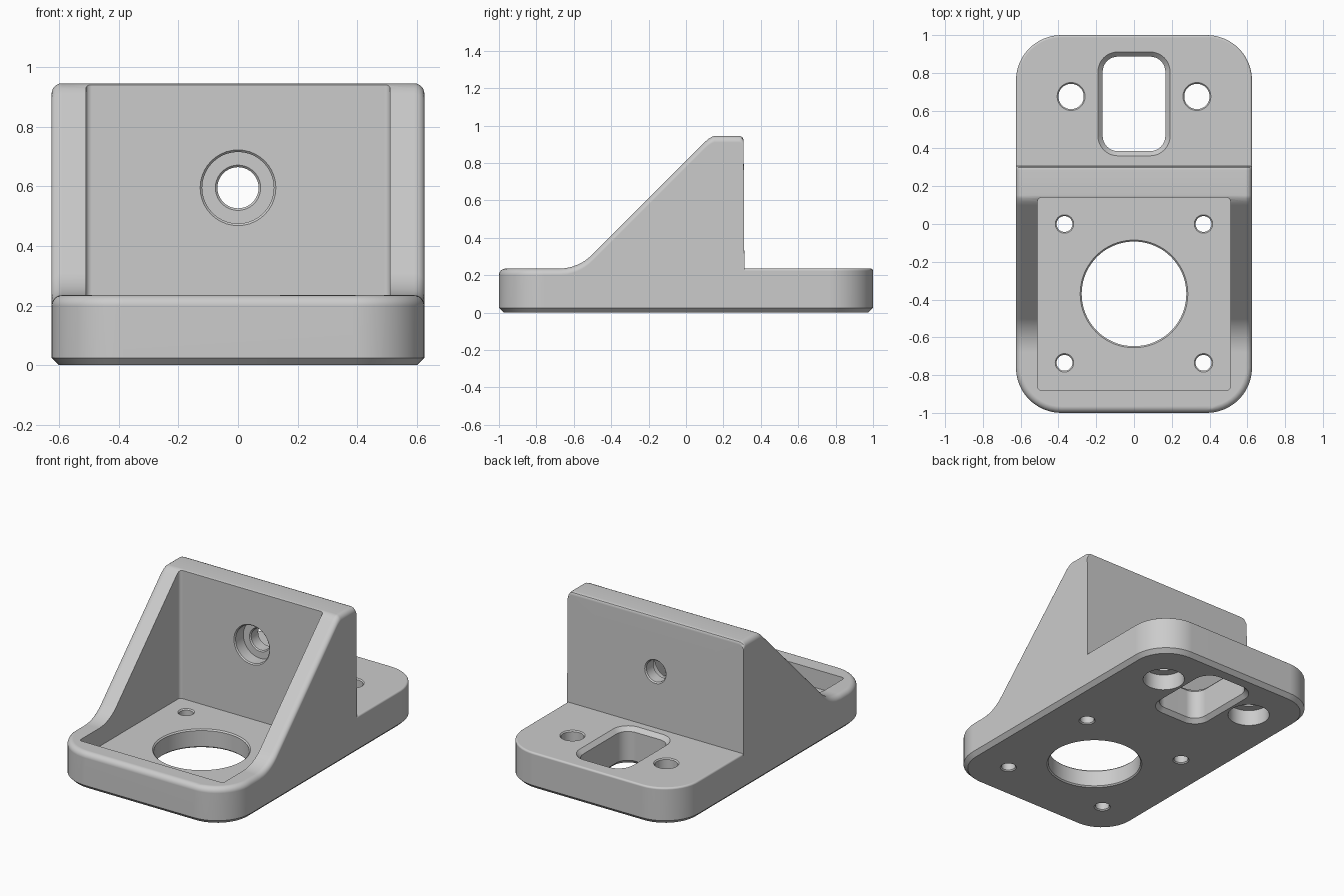
import bpy, bmesh
from math import sin, cos, pi, radians

cube = bpy.data.objects.get("Cube")
if cube:
    bpy.data.objects.remove(cube, do_unlink=True)

grey = bpy.data.materials.new("light grey")
grey.use_nodes = True
grey.diffuse_color = (0.6, 0.6, 0.6, 1)
grey.node_tree.nodes["Principled BSDF"].inputs["Base Color"].default_value = (0.6, 0.6, 0.6, 1)

HALF_W, CORNER = 0.625, 0.24
LEDGE, FLOOR = 0.235, 0.118
WALL_TOP = 0.945


def loft(name, rings, strip_caps=False):
    """Skin closed rings of equal length and cap both ends."""
    bm = bmesh.new()
    loops = [[bm.verts.new(p) for p in ring] for ring in rings]
    n = len(loops[0])
    for a, b in zip(loops, loops[1:]):
        for i in range(n):
            j = (i + 1) % n
            bm.faces.new((a[i], a[j], b[j], b[i]))
    for cap in (loops[0], loops[-1]):
        if strip_caps:
            for i in range(n // 2 - 1):
                bm.faces.new((cap[i], cap[i + 1], cap[n - 2 - i], cap[n - 1 - i]))
        else:
            bm.faces.new(cap)
    bmesh.ops.recalc_face_normals(bm, faces=bm.faces)
    mesh = bpy.data.meshes.new(name)
    bm.to_mesh(mesh)
    bm.free()
    obj = bpy.data.objects.new(name, mesh)
    bpy.context.collection.objects.link(obj)
    mesh.materials.append(grey)
    return obj


# Body: right half of the outline as (x, y, normal x, normal y, height, edge radius)
side = []
STEPS = 12
for i in range(STEPS + 1):
    a = -pi / 2 + pi / 2 * i / STEPS
    side.append((HALF_W - CORNER + CORNER * cos(a), -1 + CORNER + CORNER * sin(a),
                 cos(a), sin(a), LEDGE, 0.035))
profile = []
for i in range(9):                      # sweep from the front rim into the slope
    a = radians(45) * i / 8
    profile.append((-0.68 + 0.25 * sin(a), LEDGE + 0.25 * (1 - cos(a))))
profile += [(0.1, 0.911), (0.118, 0.927), (0.135, 0.938), (0.152, WALL_TOP),
            (0.285, WALL_TOP), (0.3, 0.939), (0.308, 0.925)]
side += [(HALF_W, y, 1, 0, z, 0.035) for y, z in profile]
side.append((HALF_W, 0.312, 1, 0, LEDGE, 0.012))
for i in range(STEPS + 1):
    a = pi / 2 * i / STEPS
    side.append((HALF_W - CORNER + CORNER * cos(a), 1 - CORNER + CORNER * sin(a),
                 cos(a), sin(a), LEDGE, 0.012))


def body_ring(inset, height):
    right = [(x - nx * inset(r), y - ny * inset(r), height(h, r))
             for x, y, nx, ny, h, r in side]
    return right + [(-x, y, z) for x, y, z in reversed(right)]


rings = [body_ring(lambda r: 0.025, lambda h, r: 0),
         body_ring(lambda r: 0, lambda h, r: 0.025)]
for k in range(7):
    a = pi / 2 * k / 6
    rings.append(body_ring(lambda r: r * (1 - cos(a)), lambda h, r: h - r + r * sin(a)))
body = loft("mounting_bracket", rings, strip_caps=True)


# Cutters: rounded rectangles or circles whose outline grows by an offset per level
def cut(cx, cy, hx, hy, radius, levels, seg=8, along_y=False):
    rings = []
    for off, z in levels:
        ring = []
        for q, (sx, sy) in enumerate(((1, 1), (-1, 1), (-1, -1), (1, -1))):
            full_round = hx == radius and hy == radius
            for i in range(seg if full_round else seg + 1):
                a = pi / 2 * (q + i / seg)
                px = cx + sx * (hx - radius) + (radius + off) * cos(a)
                py = cy + sy * (hy - radius) + (radius + off) * sin(a)
                ring.append((px, z, py) if along_y else (px, py, z))
        rings.append(ring)
    cutter = loft("cutter", rings)
    cutter.hide_render = True
    mod = body.modifiers.new("cut", 'BOOLEAN')
    mod.operation = 'DIFFERENCE'
    mod.solver = 'EXACT'
    mod.object = cutter
    bpy.context.view_layer.objects.active = body
    bpy.ops.object.modifier_apply(modifier=mod.name)
    bpy.data.objects.remove(cutter, do_unlink=True)


def hole(cx, cy, r, levels, seg=8, along_y=False):
    cut(cx, cy, r, r, r, levels, seg, along_y)


def through(c, top):
    """Straight passage from the underside to top with chamfer c at both ends."""
    return [(c + 0.01, -0.01), (0, c), (0, top - c), (c + 0.01, top + 0.01)]


# Pocket between the side walls
cut(0, -0.37, 0.51, 0.51, 0.02, [(0, FLOOR), (0, 1.2)], seg=4)
# Large opening and four screw holes in the pocket floor
hole(0, -0.37, 0.277, through(0.008, FLOOR), seg=20)
for x in (-0.368, 0.368):
    for y in (0, -0.735):
        hole(x, y, 0.042, through(0.007, FLOOR))
# Slot and counterbored holes in the back ledge
cut(0, 0.636, 0.166, 0.25, 0.08, through(0.025, LEDGE))
for x in (-0.333, 0.333):
    hole(x, 0.675, 0.067, [(0.062, -0.01), (0.054, 0.008), (0.054, 0.1), (0, 0.1),
                           (0, LEDGE - 0.007), (0.017, LEDGE + 0.01)], seg=10)
# Counterbored hole through the upright wall
hole(0, 0.595, 0.069, [(0.068, 0.13), (0.051, 0.147), (0.051, 0.225), (0.007, 0.225),
                       (0, 0.232), (0, 0.303), (0.017, 0.32)], seg=10, along_y=True)

# Merge flat areas and shade the rounded edges smoothly
bm = bmesh.new()
bm.from_mesh(body.data)
bmesh.ops.dissolve_limit(bm, angle_limit=radians(0.5), verts=bm.verts, edges=bm.edges)
bm.to_mesh(body.data)
bm.free()
bpy.ops.object.select_all(action='DESELECT')
body.select_set(True)
bpy.context.view_layer.objects.active = body
bpy.ops.object.shade_smooth_by_angle(angle=radians(32))
weighted = body.modifiers.new("even_shading", 'WEIGHTED_NORMAL')
weighted.keep_sharp = True
